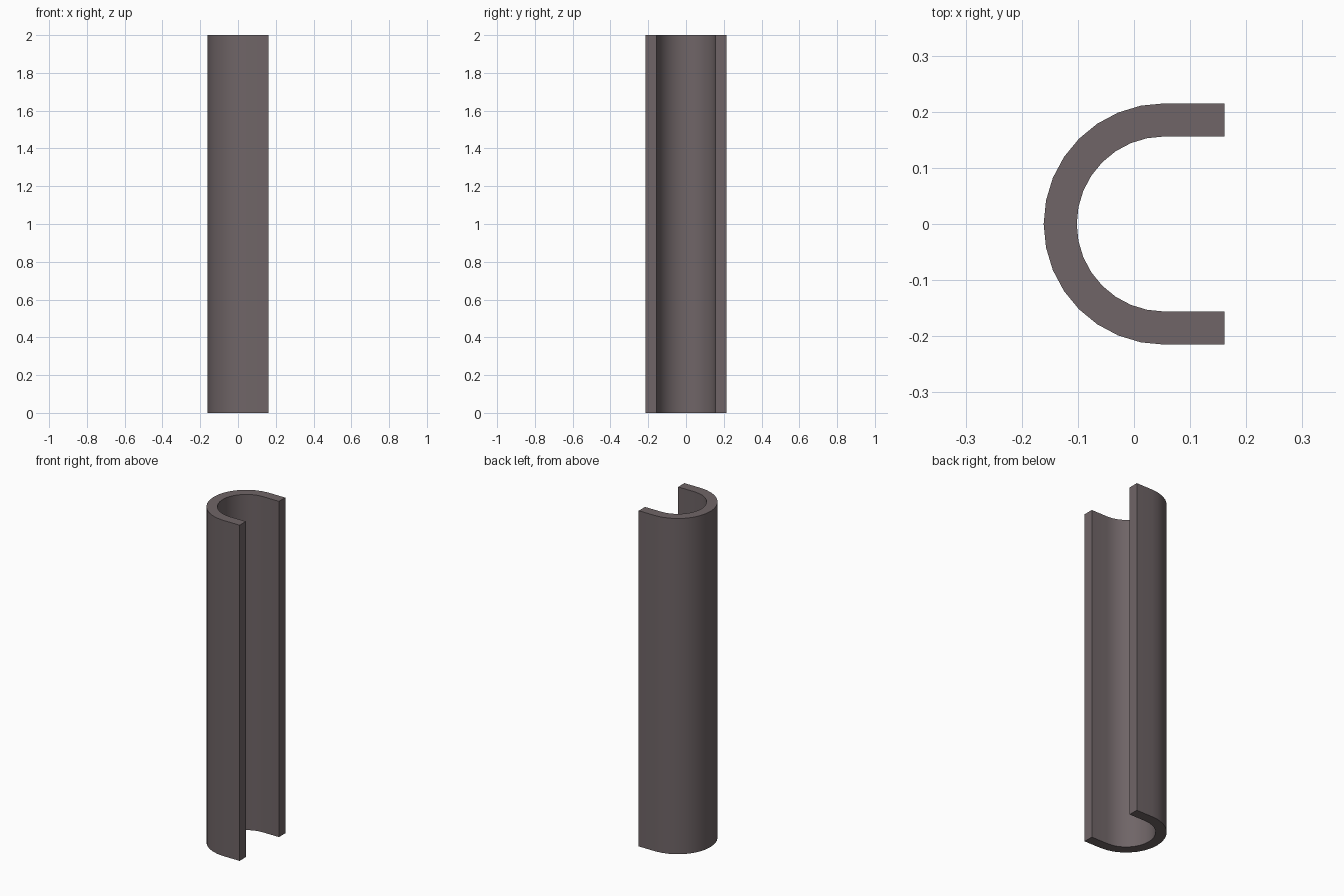
import bpy, bmesh, math

if "Cube" in bpy.data.objects:
    bpy.data.objects.remove(bpy.data.objects["Cube"])

CX, R_OUT, R_IN = 0.054, 0.215, 0.156   # arc centre and radii
X_END, HEIGHT, SEGS = 0.161, 2.0, 16


def u_line(r):
    """Half circle opening toward +x, with straight legs."""
    arc = [(CX + r * math.cos(a), r * math.sin(a))
           for a in (math.pi / 2 + math.pi * i / SEGS for i in range(SEGS + 1))]
    return [(X_END, r)] + arc + [(X_END, -r)]


# U-shaped wall section, built as quads and extruded upward
bm = bmesh.new()
outer = [bm.verts.new((x, y, 0)) for x, y in u_line(R_OUT)]
inner = [bm.verts.new((x, y, 0)) for x, y in u_line(R_IN)]
for i in range(len(outer) - 1):
    bm.faces.new((outer[i], outer[i + 1], inner[i + 1], inner[i]))
ret = bmesh.ops.extrude_face_region(bm, geom=bm.faces[:], use_keep_orig=True)
top = [g for g in ret["geom"] if isinstance(g, bmesh.types.BMVert)]
bmesh.ops.translate(bm, verts=top, vec=(0, 0, HEIGHT))
bmesh.ops.recalc_face_normals(bm, faces=bm.faces[:])

mesh = bpy.data.meshes.new("u_channel")
bm.to_mesh(mesh)
bm.free()
channel = bpy.data.objects.new("u_channel", mesh)
bpy.context.collection.objects.link(channel)

# Dark warm grey
mat = bpy.data.materials.new("dark_warm_grey")
mat.diffuse_color = (0.16, 0.13, 0.135, 1)
mat.use_nodes = True
mat.node_tree.nodes["Principled BSDF"].inputs["Base Color"].default_value = mat.diffuse_color
mesh.materials.append(mat)

bpy.context.view_layer.objects.active = channel
channel.select_set(True)
bpy.ops.object.shade_smooth_by_angle(angle=math.radians(30))
